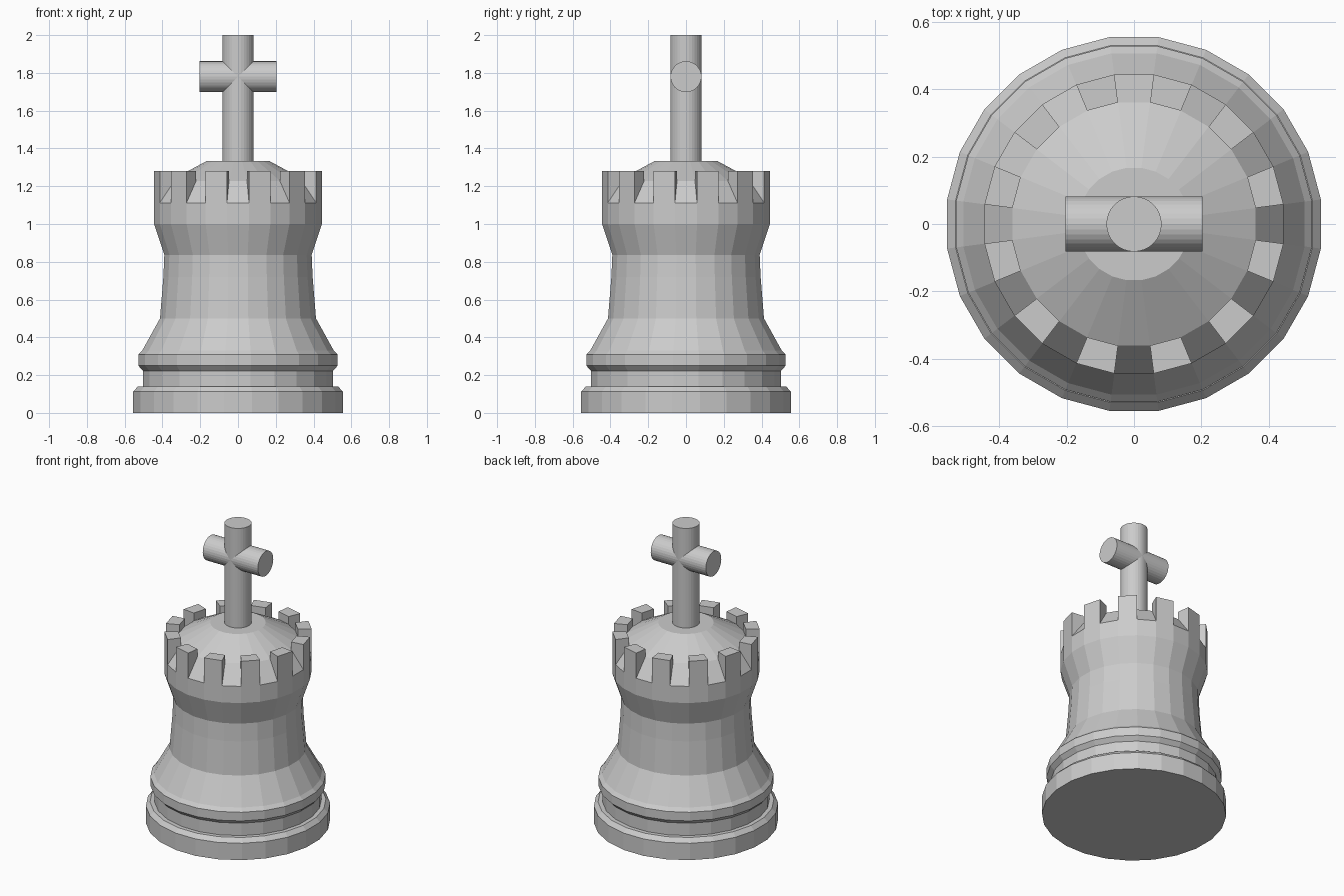
import bpy, bmesh
from math import cos, sin, pi

if "Cube" in bpy.data.objects:
    bpy.data.objects.remove(bpy.data.objects["Cube"])

SIDES = 24
FLAT = cos(pi / SIDES)   # profile radii are measured to the flats


def finish(bm, name):
    bmesh.ops.recalc_face_normals(bm, faces=bm.faces)
    mesh = bpy.data.meshes.new(name)
    bm.to_mesh(mesh)
    bm.free()
    obj = bpy.data.objects.new(name, mesh)
    bpy.context.collection.objects.link(obj)
    return obj


# Turned body: (radius, height) from the foot to the flat top of the dome
profile = [(0.555, 0), (0.555, 0.113), (0.53, 0.14), (0.503, 0.14),
           (0.503, 0.223), (0.528, 0.25), (0.528, 0.308), (0.507, 0.33),
           (0.413, 0.50), (0.395, 0.72), (0.39, 0.837), (0.444, 1.0),
           (0.444, 1.112), (0.361, 1.228), (0.167, 1.333)]
RIM = 12            # profile index of the sloped rim band
MERLON_TOP = 1.28

bm = bmesh.new()
rings = []
for r, z in profile:
    R = r / FLAT
    rings.append([bm.verts.new((R * cos((i + 0.5) * 2 * pi / SIDES),
                                R * sin((i + 0.5) * 2 * pi / SIDES), z))
                  for i in range(SIDES)])
rim_faces = []
for k in range(len(rings) - 1):
    for i in range(SIDES):
        j = (i + 1) % SIDES
        f = bm.faces.new((rings[k][i], rings[k][j], rings[k + 1][j], rings[k + 1][i]))
        if k == RIM and i % 2 == 0:
            rim_faces.append(f)
bm.faces.new(rings[0][::-1])
bm.faces.new(rings[-1])

# Battlements: every other rim face raised to a level top
for f in bmesh.ops.extrude_discrete_faces(bm, faces=rim_faces)["faces"]:
    for v in f.verts:
        v.co.z = MERLON_TOP
finish(bm, "body")


# Cross on top: two equal round bars
def bar(name, length, location, rotation=(0, 0, 0)):
    bpy.ops.mesh.primitive_cylinder_add(vertices=32, radius=0.082, depth=length,
                                        location=location, rotation=rotation)
    bpy.context.object.name = name


bar("cross_upright", 0.68, (0, 0, 1.66))
bar("cross_arm", 0.408, (0, 0, 1.78), (0, pi / 2, 0))
